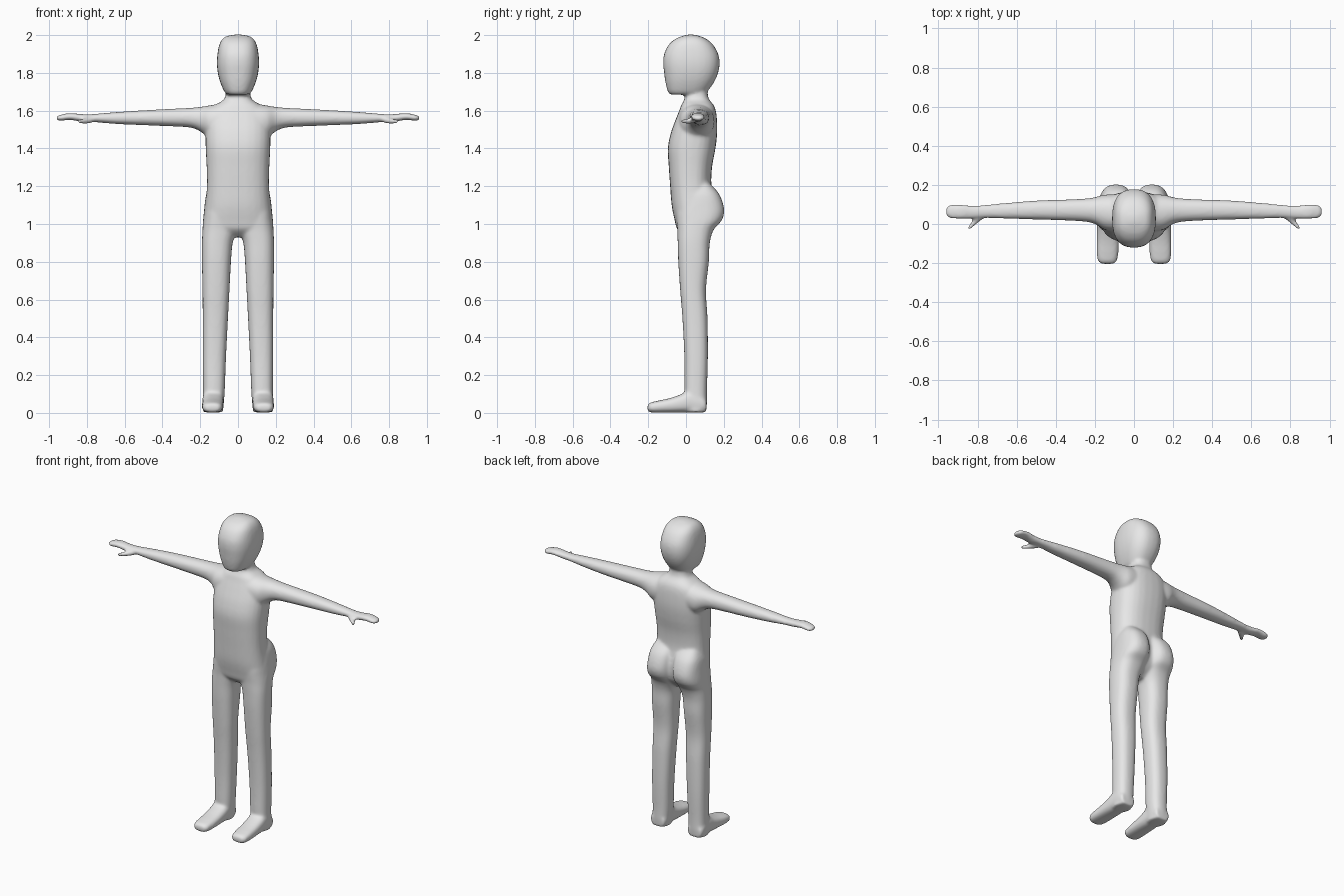
import bpy, bmesh, math

bm = bmesh.new()
SIDES, STEPS = 28, 5


def spline(a, b, c, d, t):
    return 0.5 * (2 * b + (c - a) * t + (2 * a - 5 * b + 4 * c - d) * t * t
                  + (3 * b - a - 3 * c + d) * t ** 3)


def loft(rings, axis, power=2.3, side=1):
    """Closed skin through rings (position, u0, u1, v0, v1) along an axis."""
    n, dense = len(rings), []
    for i in range(n - 1):
        p = [rings[max(0, min(n - 1, i + k))] for k in (-1, 0, 1, 2)]
        for s in range(STEPS):
            dense.append([spline(*q, s / STEPS) for q in zip(*p)])
    dense.append(rings[-1])
    loops = []
    for w, u0, u1, v0, v1 in dense:
        loop = []
        for k in range(SIDES):
            a = 2 * math.pi * k / SIDES
            c, s = math.cos(a), math.sin(a)
            u = (u0 + u1) / 2 + (u1 - u0) / 2 * math.copysign(abs(c) ** (2 / power), c)
            v = (v0 + v1) / 2 + (v1 - v0) / 2 * math.copysign(abs(s) ** (2 / power), s)
            x, y, z = {'X': (w, u, v), 'Y': (u, w, v), 'Z': (u, v, w)}[axis]
            loop.append(bm.verts.new((x * side, y, z)))
        loops.append(loop)
    for a, b in zip(loops, loops[1:]):
        for k in range(SIDES):
            j = (k + 1) % SIDES
            bm.faces.new((a[k], a[j], b[j], b[k]))
    bm.faces.new(loops[0])
    bm.faces.new(loops[-1])


def centred(rows):
    return [(z, -w, w, y0, y1) for z, w, y0, y1 in rows]


# Head
loft(centred([(1.685, .055, -.083, .07), (1.70, .072, -.096, .11), (1.75, .094, -.109, .148),
              (1.80, .107, -.116, .17), (1.85, .112, -.121, .178), (1.90, .109, -.116, .171),
              (1.95, .099, -.091, .143), (1.98, .082, -.056, .108), (1.995, .058, -.02, .072),
              (2.003, .015, .01, .04)]), 'Z', 2.5)
# Neck and torso
loft(centred([(1.75, .055, 0, .11), (1.68, .066, -.006, .116), (1.655, .08, -.011, .126),
              (1.63, .12, -.025, .146), (1.60, .15, -.036, .158), (1.55, .17, -.056, .164),
              (1.48, .173, -.081, .165), (1.40, .171, -.096, .156), (1.30, .166, -.091, .138),
              (1.20, .165, -.084, .135), (1.10, .173, -.076, .155), (1.02, .182, -.06, .15),
              (.97, .17, -.045, .12), (.93, .06, 0, .07)]), 'Z', 2.5)

leg = [(1.22, .02, .14, .03, .12), (1.16, .005, .168, -.02, .175), (1.08, .003, .179, -.05, .202),
       (1.02, .004, .185, -.05, .19), (.97, .006, .188, -.046, .147), (.90, .028, .191, -.044, .126),
       (.80, .037, .191, -.041, .121), (.65, .045, .188, -.031, .106), (.50, .053, .187, -.019, .114),
       (.30, .063, .187, -.009, .116), (.12, .070, .185, -.008, .111), (.05, .075, .186, -.005, .111),
       (.003, .08, .185, 0, .106)]
foot = [(.108, .085, .18, .005, .07), (.08, .078, .187, .001, .10), (.02, .076, .189, .001, .12),
        (-.03, .076, .19, .001, .097), (-.09, .077, .191, .001, .077), (-.15, .08, .191, .001, .064),
        (-.19, .088, .184, .003, .054), (-.204, .105, .165, .012, .042)]
arm = [(.08, -.04, .15, 1.46, 1.64), (.15, -.03, .15, 1.455, 1.628), (.20, 0, .137, 1.49, 1.62),
       (.25, .012, .13, 1.51, 1.615), (.35, .018, .125, 1.517, 1.61), (.50, .023, .12, 1.523, 1.602),
       (.65, .027, .108, 1.53, 1.592), (.77, .031, .097, 1.54, 1.582), (.83, .027, .095, 1.542, 1.582),
       (.89, .025, .099, 1.551, 1.587), (.94, .029, .098, 1.546, 1.578), (.96, .044, .082, 1.55, 1.572)]
thumb = [(.76, .035, .065, 1.54, 1.57), (.79, .012, .048, 1.532, 1.563), (.82, -.012, .026, 1.528, 1.558),
         (.838, -.028, 0, 1.53, 1.557), (.848, -.026, -.01, 1.536, 1.55)]

# Limbs on both sides
for side in (1, -1):
    loft(leg, 'Z', 2.5, side)
    loft(foot, 'Y', 2.6, side)
    loft(arm, 'X', 2.2, side)
    loft(thumb, 'X', 2.2, side)

bmesh.ops.recalc_face_normals(bm, faces=bm.faces)
mesh = bpy.data.meshes.new("body")
bm.to_mesh(mesh)
bm.free()
body = bpy.data.objects.new("body", mesh)
bpy.context.collection.objects.link(body)

# Plain grey surface
grey = bpy.data.materials.new("light grey")
grey.diffuse_color = (.8, .8, .8, 1)
mesh.materials.append(grey)

# Fuse the parts into one skin and soften the joins
fuse = body.modifiers.new("fuse", 'REMESH')
fuse.mode = 'VOXEL'
fuse.voxel_size = .008
fuse.use_smooth_shade = True
soften = body.modifiers.new("soften", 'SMOOTH')
soften.factor = .5
soften.iterations = 10
